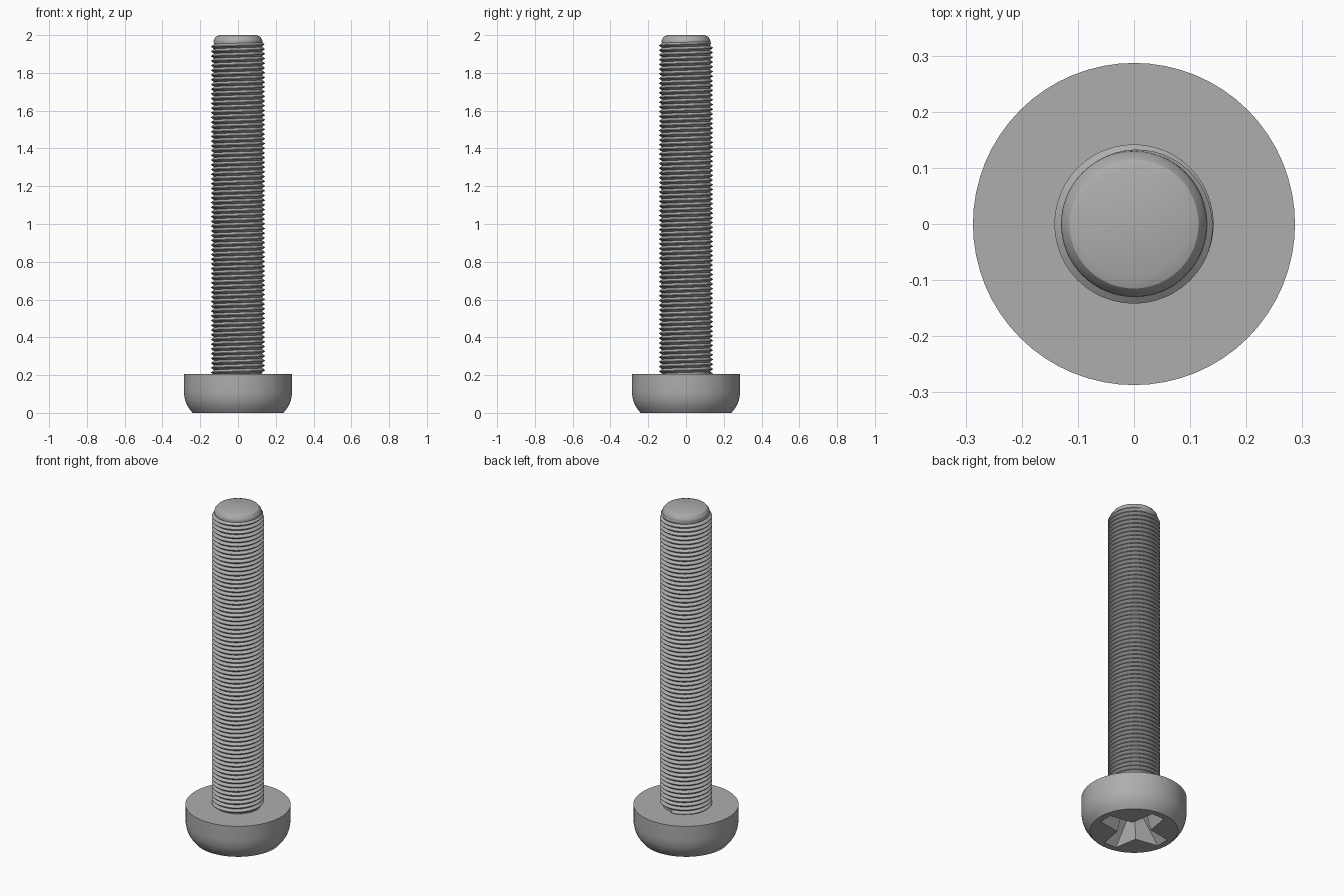
import bpy, bmesh
from math import sin, cos, tau, radians

cube = bpy.data.objects.get("Cube")
if cube:
    bpy.data.objects.remove(cube)

steel = bpy.data.materials.new("grey_steel")
steel.use_nodes = True
steel.diffuse_color = (0.42, 0.42, 0.42, 1)
steel.node_tree.nodes["Principled BSDF"].inputs["Base Color"].default_value = steel.diffuse_color


def finish(name, bm, angle=30):
    bmesh.ops.recalc_face_normals(bm, faces=bm.faces)
    mesh = bpy.data.meshes.new(name)
    bm.to_mesh(mesh)
    bm.free()
    mesh.materials.append(steel)
    obj = bpy.data.objects.new(name, mesh)
    bpy.context.collection.objects.link(obj)
    smooth(obj, angle)
    return obj


def smooth(obj, angle):
    bpy.ops.object.select_all(action='DESELECT')
    obj.select_set(True)
    bpy.context.view_layer.objects.active = obj
    bpy.ops.object.shade_smooth_by_angle(angle=radians(angle))


def loft(bm, loops):
    """Bridge equal-length loops of points and cap both ends."""
    rings = [[bm.verts.new(p) for p in loop] for loop in loops]
    n = len(rings[0])
    for a, b in zip(rings, rings[1:]):
        for i in range(n):
            j = (i + 1) % n
            bm.faces.new((a[i], a[j], b[j], b[i]))
    bm.faces.new(rings[0])
    bm.faces.new(rings[-1])


def lathe(name, profile, segments=64):
    bm = bmesh.new()
    loft(bm, [[(r * cos(tau * i / segments), r * sin(tau * i / segments), z)
               for i in range(segments)] for r, z in profile])
    return finish(name, bm)


def cross(length, tip, inner, z):
    """Four-winged outline, wings narrowing toward their tips."""
    wing = [(inner, -inner), (length, -tip), (length, tip)]
    points = []
    for c, s in ((1, 0), (0, 1), (-1, 0), (0, -1)):
        points += [(x * c - y * s, x * s + y * c, z) for x, y in wing]
    return points


# Pan head with a rounded, cross-recessed underside
head = lathe("screw_head", [(0.24, 0), (0.258, 0.022), (0.272, 0.045), (0.281, 0.07),
                            (0.286, 0.1), (0.287, 0.125), (0.287, 0.205)])
bm = bmesh.new()
loft(bm, [cross(0.212, 0.042, 0.066, -0.01), cross(0.075, 0.03, 0.042, 0.15)])
cutter = finish("recess_cutter", bm)
cut = head.modifiers.new("cross_recess", 'BOOLEAN')
cut.object = cutter
cut.operation = 'DIFFERENCE'
cut.solver = 'EXACT'
smooth_head = head
bpy.context.view_layer.objects.active = head
bpy.ops.object.modifier_apply(modifier=cut.name)
bpy.data.objects.remove(cutter)
smooth(head, 30)

# Shank core with a chamfered tip
ROOT, CREST, PITCH, SEG = 0.127, 0.142, 0.025, 48
lathe("shank_core", [(ROOT, 0.19), (ROOT, 1.955), (0.13, 1.965), (0.127, 1.978),
                     (0.115, 1.993), (0.096, 2.0)])

# Helical thread: a triangular ridge that fades out over its last turn
bm = bmesh.new()
start, end = 0.195, 1.975
steps = int((end - start - PITCH) / PITCH * SEG)
section = ((ROOT, 0), (CREST, 0.45), (CREST, 0.55), (ROOT, 1))
rows = []
for i in range(steps + 1):
    a = tau * (i / SEG) + tau / 4
    fade = min(1, (steps - i) / SEG * 2)
    row = []
    for r, h in section:
        r = ROOT + (r - ROOT) * fade
        row.append(bm.verts.new((r * cos(a), r * sin(a), start + PITCH * (i / SEG + h))))
    rows.append(row)
for a, b in zip(rows, rows[1:]):
    for k in range(len(section) - 1):
        bm.faces.new((a[k], b[k], b[k + 1], a[k + 1]))
bmesh.ops.remove_doubles(bm, verts=bm.verts, dist=0.00001)
finish("screw_thread", bm)
